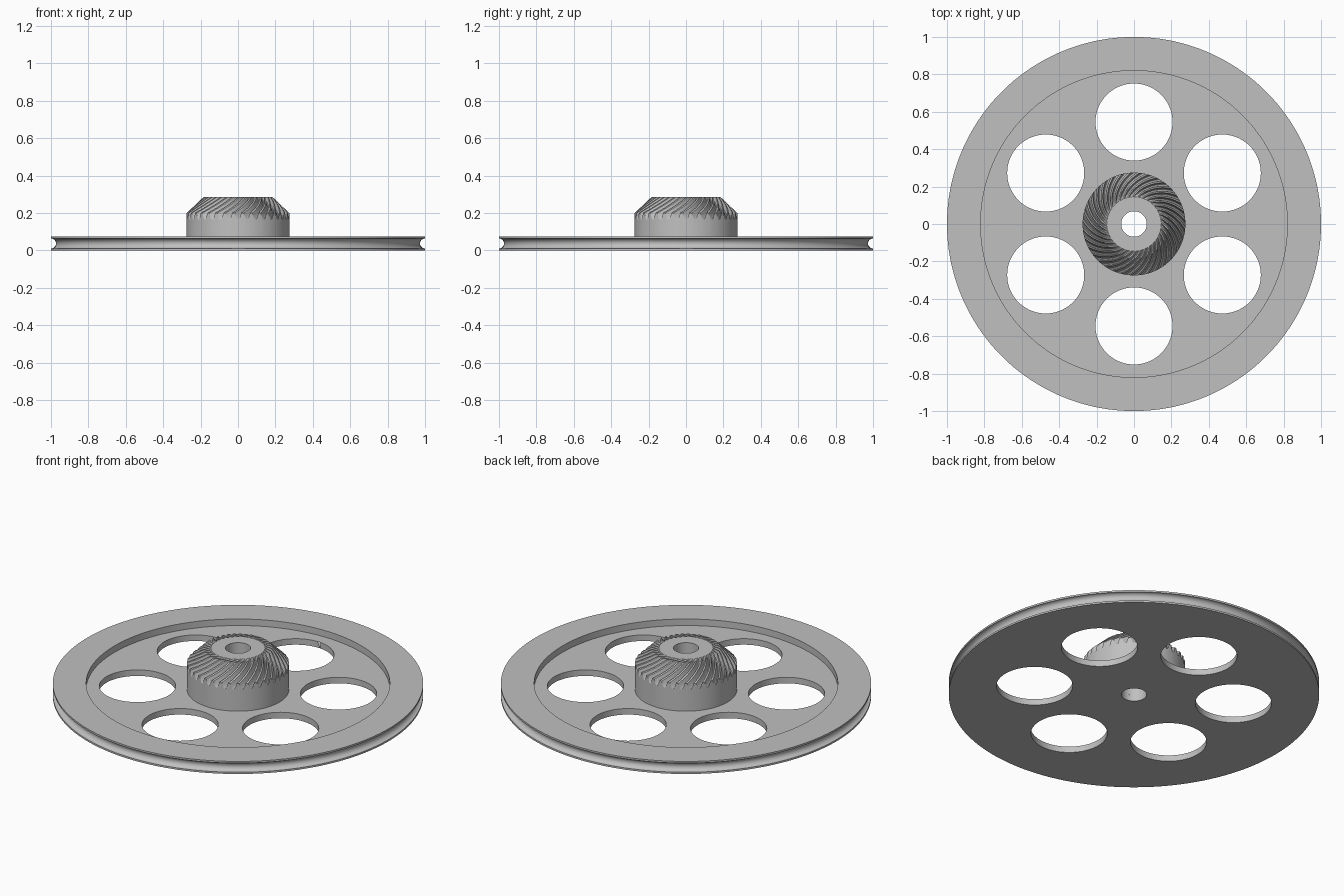
import bpy, bmesh
from math import sin, cos, pi, radians

cube = bpy.data.objects.get("Cube")
if cube:
    bpy.data.objects.remove(cube, do_unlink=True)

GREY = (0.53, 0.53, 0.53, 1)
metal = bpy.data.materials.new("plain_grey_metal")
metal.use_nodes = True
metal.diffuse_color = GREY
metal.node_tree.nodes["Principled BSDF"].inputs["Base Color"].default_value = GREY

RIM_TOP, WEB_TOP, BORE = 0.075, 0.036, 0.068


def skin(name, rings, closed):
    """Join rings of (x, y, z) points, all of one length, with quads."""
    bm = bmesh.new()
    rows = [[bm.verts.new(p) for p in ring] for ring in rings]
    n = len(rows[0])
    pairs = list(zip(rows, rows[1:]))
    if closed:
        pairs.append((rows[-1], rows[0]))
    for a, b in pairs:
        for i in range(n):
            j = (i + 1) % n
            bm.faces.new((a[i], a[j], b[j], b[i]))
    bmesh.ops.recalc_face_normals(bm, faces=bm.faces)
    mesh = bpy.data.meshes.new(name)
    bm.to_mesh(mesh)
    bm.free()
    mesh.materials.append(metal)
    obj = bpy.data.objects.new(name, mesh)
    bpy.context.collection.objects.link(obj)
    return obj


def activate(obj):
    bpy.ops.object.select_all(action='DESELECT')
    obj.select_set(True)
    bpy.context.view_layer.objects.active = obj


def polar(r, a, z):
    return (r * cos(a), r * sin(a), z)


# Pulley wheel: turned profile with a round belt groove and a recessed web
groove_r, mid = 0.027, RIM_TOP / 2
profile = [(BORE, 0), (1, 0)]
for k in range(13):
    t = -pi / 2 + pi * k / 12
    profile.append((1 - groove_r * cos(t), mid + groove_r * sin(t)))
profile += [(1, RIM_TOP), (0.82, RIM_TOP), (0.82, WEB_TOP), (BORE, WEB_TOP)]
SEG = 180
wheel = skin("pulley_wheel",
             [[polar(r, 2 * pi * i / SEG, z) for i in range(SEG)] for r, z in profile],
             closed=True)

# Six lightening holes through the web
for k in range(6):
    bpy.ops.mesh.primitive_cylinder_add(
        vertices=72, radius=0.206, depth=0.4,
        location=polar(0.545, radians(90 + 60 * k), 0))
    cutter = bpy.context.object
    cutter.name = "hole_cutter"
    cutter.hide_render = True
    cutter.data.materials.append(metal)
    activate(wheel)
    mod = wheel.modifiers.new("hole", 'BOOLEAN')
    mod.operation, mod.solver, mod.object = 'DIFFERENCE', 'EXACT', cutter
    bpy.ops.object.modifier_apply(modifier=mod.name)
    bpy.data.objects.remove(cutter, do_unlink=True)

# Spiral bevel gear: root and tip cones joined by a repeated tooth outline
TEETH, SWEEP = 36, radians(38)
R_OUT, R_IN, TOP = 0.275, 0.145, 0.285
ROOT_Z, TIP_Z = 0.165, 0.2
tooth = [(0, 0), (0.14, 0.12), (0.26, 0.6), (0.36, 1), (0.64, 1), (0.74, 0.6), (0.86, 0.12)]


def gear_ring(r, twist, height):
    return [polar(r, 2 * pi * (i + f) / TEETH + twist, height(h))
            for i in range(TEETH) for f, h in tooth]


rings = [gear_ring(R_OUT, 0, lambda h: WEB_TOP)]
STEPS = 13
for k in range(STEPS + 1):
    s = k / STEPS
    r = R_OUT + (R_IN - R_OUT) * s
    root = ROOT_Z + (TOP - ROOT_Z) * s
    tip = min(TOP, TIP_Z + (R_OUT - r) * 0.945)
    rings.append(gear_ring(r, SWEEP * s, lambda h: root + (tip - root) * h))
for z in (TOP, WEB_TOP):
    rings.append(gear_ring(BORE, SWEEP, lambda h: z))
gear = skin("bevel_gear", rings, closed=False)

for obj in (wheel, gear):
    activate(obj)
    bpy.ops.object.shade_smooth_by_angle(angle=radians(30))
